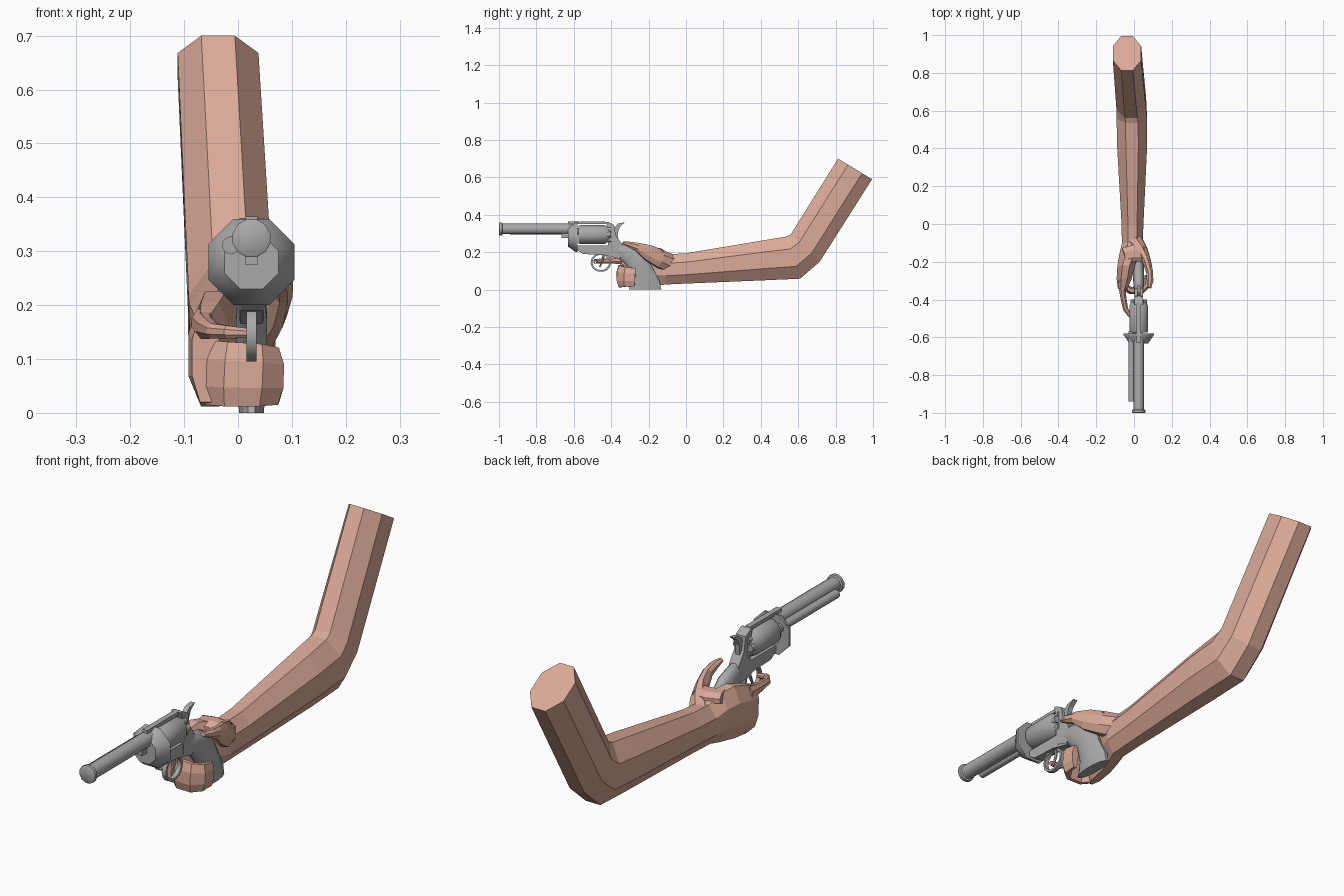
import bpy, bmesh, math
from mathutils import Vector as V

if "Cube" in bpy.data.objects:
    bpy.data.objects.remove(bpy.data.objects["Cube"])

def material(name, rgb):
    m = bpy.data.materials.new(name)
    m.diffuse_color = (*rgb, 1)
    m.use_nodes = True
    m.node_tree.nodes["Principled BSDF"].inputs["Base Color"].default_value = m.diffuse_color
    return m

SKIN = material("skin", (0.70, 0.40, 0.31))
STEEL = material("steel", (0.40, 0.40, 0.40))
GX = 0.025                       # centre plane of the gun

def finish(name, bm, mat, smooth=None):
    bmesh.ops.recalc_face_normals(bm, faces=bm.faces)
    me = bpy.data.meshes.new(name)
    bm.to_mesh(me)
    bm.free()
    me.materials.append(mat)
    ob = bpy.data.objects.new(name, me)
    bpy.context.collection.objects.link(ob)
    if smooth:
        bpy.ops.object.select_all(action='DESELECT')
        bpy.context.view_layer.objects.active = ob
        ob.select_set(True)
        bpy.ops.object.shade_smooth_by_angle(angle=math.radians(smooth))
    return ob

def loft(name, rings, mat, smooth=None, closed=False):
    """Skin a list of equal-length point rings and cap both ends."""
    bm = bmesh.new()
    vs = [[bm.verts.new(p) for p in r] for r in rings]
    n = len(vs[0])
    pairs = list(zip(vs, vs[1:])) + ([(vs[-1], vs[0])] if closed else [])
    for a, b in pairs:
        for i in range(n):
            j = (i + 1) % n
            bm.faces.new((a[i], a[j], b[j], b[i]))
    if not closed:
        bm.faces.new(vs[0][::-1])
        bm.faces.new(vs[-1])
    return finish(name, bm, mat, smooth)

def ring(c, u, v, sides=8):
    """Flat-sided ellipse around c with half-axis vectors u and v."""
    k = 1 / math.cos(math.pi / sides)
    ang = [(i + .5) * 2 * math.pi / sides for i in range(sides)]
    return [c + u * math.cos(a) * k + v * math.sin(a) * k for a in ang]

def tube(name, path, mat, up=(0, 0, 1), sides=8, smooth=None, closed=False):
    """Sweep along (x, y, z, half_width, half_height) stations."""
    pts = [V(p[:3]) for p in path]
    n, rings = len(pts), []
    for i, p in enumerate(path):
        if closed:
            t = pts[(i + 1) % n] - pts[i - 1]
        else:
            t = pts[min(i + 1, n - 1)] - pts[max(i - 1, 0)]
        side = V(up).cross(t).normalized()
        rings.append(ring(pts[i], side * p[3], t.cross(side).normalized() * p[4], sides))
    return loft(name, rings, mat, smooth, closed)

def rod(name, x, z, stations, sides=12, smooth=50):
    """Turned part along y from (y, radius) stations."""
    return loft(name, [ring(V((x, y, z)), V((r, 0, 0)), V((0, 0, r)), sides)
                       for y, r in stations], STEEL, smooth)

def plate(name, yz, half):
    """Side profile extruded across the gun."""
    return loft(name, [[V((GX + s * half, y, z)) for y, z in yz] for s in (-1, 1)], STEEL)

# Arm and palm: top (y, z), bottom (y, z), x range
arm = [(.813, .70, .995, .59, -.112, .038),
       (.56, .295, .716, .15, -.093, .064),
       (.535, .283, .61, .058, -.092, .068),
       (.42, .264, .43, .05, -.09, .07),
       (.0, .194, .0, .032, -.066, .05),
       (-.10, .188, -.11, .027, -.064, .046),
       (-.16, .215, -.15, .022, -.076, .03),
       (-.22, .225, -.22, .015, -.088, .004),
       (-.29, .205, -.29, .012, -.092, -.012),
       (-.345, .185, -.34, .02, -.085, -.035)]
rings = []
for yt, zt, yb, zb, x0, x1 in arm:
    c = V(((x0 + x1) / 2, (yt + yb) / 2, (zt + zb) / 2))
    rings.append(ring(c, V(((x1 - x0) / 2, 0, 0)), V((0, (yt - yb) / 2, (zt - zb) / 2))))
loft("arm_and_palm", rings, SKIN)

# Thumb with its fleshy base, on the inner side of the grip
tube("thumb", [(.0, -.09, .14, .045, .05), (.042, -.14, .165, .03, .048),
               (.068, -.20, .197, .022, .042), (.083, -.255, .226, .018, .024),
               (.085, -.30, .24, .017, .016), (.08, -.338, .25, .011, .008)], SKIN)
# Web between thumb and palm
tube("thumb_web", [(-.05, -.17, .20, .045, .02), (.0, -.155, .195, .045, .026),
                   (.05, -.16, .19, .04, .028)], SKIN)
# Three curled fingers as one block round the grip
tube("curled_fingers", [(-.062, -.27, .075, .02, .058), (-.052, -.325, .075, .018, .06),
                        (-.02, -.352, .072, .019, .06), (.04, -.352, .07, .019, .058),
                        (.068, -.325, .068, .018, .053), (.07, -.272, .065, .014, .048)], SKIN)
# Trigger finger
tube("trigger_finger", [(-.064, -.30, .165, .022, .03), (-.058, -.38, .158, .016, .02),
                        (-.045, -.45, .152, .014, .014), (-.02, -.485, .15, .012, .012),
                        (.018, -.485, .148, .008, .009)], SKIN)

# Barrel, muzzle ring, ejector tube
rod("barrel", GX, .324, [(-.99, .028), (-.58, .028)])
rod("muzzle_ring", GX, .324, [(-1, .031), (-.997, .035), (-.984, .035), (-.981, .031)])
rod("ejector_tube", -.013, .311, [(-.94, .016), (-.57, .016)], 10)
plate("ejector_base", [(-.665, .275), (-.62, .275), (-.62, .30), (-.665, .30)], .012)
# Flared collar ahead of the cylinder
rod("collar", GX, .28, [(-.632, .05), (-.588, .08), (-.58, .08)], 8)
# Cylinder with rounded rear
rod("cylinder", GX, .294, [(-.575, .046), (-.568, .05), (-.435, .05), (-.405, .032)])
for i in range(6):
    a = math.pi / 3 * i
    rod("chamber_rim", GX + .03 * math.cos(a), .294 + .03 * math.sin(a),
        [(-.43, .014), (-.40, .014)], 8)

# Frame round the cylinder
plate("top_strap", [(-.63, .35), (-.43, .35), (-.43, .364), (-.63, .364)], .011)
plate("lower_frame", [(-.58, .21), (-.55, .19), (-.44, .185), (-.36, .165), (-.32, .19),
                      (-.36, .235), (-.58, .235)], .02)
plate("rear_frame", [(-.415, .19), (-.35, .17), (-.34, .24), (-.375, .29), (-.385, .345),
                     (-.415, .362), (-.43, .362), (-.42, .33)], .022)
plate("hammer", [(-.395, .27), (-.365, .27), (-.362, .315), (-.35, .34), (-.325, .36),
                 (-.36, .354), (-.38, .335), (-.405, .352), (-.412, .335)], .01)

# Curved grip, smooth and flaring to the butt
tube("grip", [(GX, -.385, .215, .022, .018), (GX, -.35, .21, .042, .025),
              (GX, -.295, .18, .054, .029), (GX, -.25, .13, .058, .029),
              (GX, -.228, .075, .064, .027), (GX, -.219, .03, .08, .025),
              (GX, -.219, .0, .087, .023)],
     STEEL, up=(1, 0, 0), sides=12, smooth=50)

# Trigger guard and trigger
guard = [(GX, -.455 + .05 * math.cos(a), .145 + .046 * math.sin(a), .005, .009)
         for a in [2 * math.pi * i / 14 for i in range(14)]]
tube("trigger_guard", guard, STEEL, up=(1, 0, 0), sides=4, smooth=40, closed=True)
tube("trigger", [(GX, -.44, .195, .007, .006), (GX, -.445, .155, .006, .005),
                 (GX, -.462, .12, .004, .004)], STEEL, up=(1, 0, 0), sides=6)
